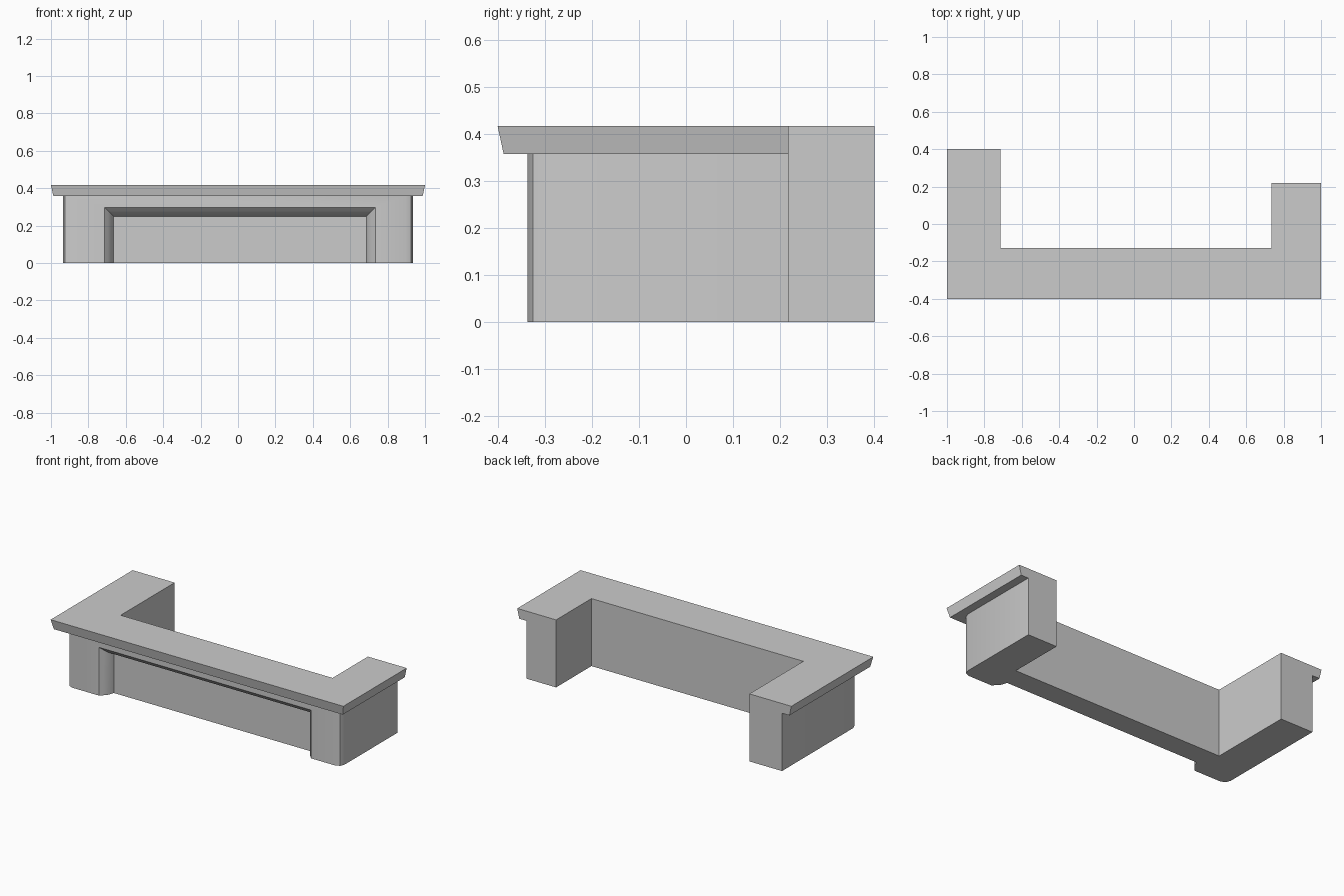
import bpy, bmesh, math

if "Cube" in bpy.data.objects:
    bpy.data.objects.remove(bpy.data.objects["Cube"])


def make_object(name, bm):
    bmesh.ops.recalc_face_normals(bm, faces=bm.faces)
    mesh = bpy.data.meshes.new(name)
    bm.to_mesh(mesh)
    bm.free()
    ob = bpy.data.objects.new(name, mesh)
    bpy.context.collection.objects.link(ob)
    return ob


def loft(name, loops):
    """Skin a stack of equal-length closed loops and cap both ends."""
    bm = bmesh.new()
    rings = [[bm.verts.new(p) for p in loop] for loop in loops]
    n = len(rings[0])
    for a, b in zip(rings, rings[1:]):
        for i in range(n):
            j = (i + 1) % n
            bm.faces.new((a[i], a[j], b[j], b[i]))
    bm.faces.new(rings[0][::-1])
    bm.faces.new(rings[-1])
    bmesh.ops.remove_doubles(bm, verts=bm.verts, dist=1e-4)
    bmesh.ops.dissolve_limit(bm, angle_limit=0.01, verts=bm.verts, edges=bm.edges)
    return make_object(name, bm)


def u_outline(inset, radius, z):
    """U plan with a long left arm, short right arm and rounded front corners."""
    side, front = 1 - inset, -0.4 + inset
    pts = []
    for sx in (-1, 1):
        steps = (0, 1, 2) if sx < 0 else (2, 1, 0)
        for k in steps:
            a = k * math.pi / 4
            pts.append((sx * (side - radius + radius * math.cos(a)),
                        front + radius - radius * math.sin(a), z))
    pts += [(side, 0.218, z), (0.735, 0.218, z), (0.735, -0.127, z),
            (-0.713, -0.127, z), (-0.713, 0.4, z), (-side, 0.4, z)]
    return pts


# Mantel body with overhanging, outward-sloping shelf
mantel = loft("mantel", [u_outline(0.064, 0.04, 0), u_outline(0.064, 0.04, 0.357),
                         u_outline(0.013, 0, 0.357), u_outline(0, 0, 0.417)])


# Recessed front panel with a rounded moulding on its edge
def recess_loop(inset, y):
    x0, x1, top = -0.715 + inset, 0.735 - inset, 0.298 - inset
    return [(x0, y, -0.1), (x1, y, -0.1), (x1, y, top), (x0, y, top)]


profile = [(0, -0.5), (0, -0.336), (0.02, -0.316), (0.039, -0.293), (0.049, -0.26)]
cutter = loft("recess_cutter", [recess_loop(u, y) for u, y in profile])
cutter.hide_render = True

cut = mantel.modifiers.new("recess", 'BOOLEAN')
cut.operation = 'DIFFERENCE'
cut.solver = 'EXACT'
cut.object = cutter

bpy.ops.object.select_all(action='DESELECT')
mantel.select_set(True)
bpy.context.view_layer.objects.active = mantel
bpy.ops.object.modifier_apply(modifier=cut.name)
bpy.data.objects.remove(cutter, do_unlink=True)
bpy.ops.object.shade_smooth_by_angle(angle=math.radians(40))
